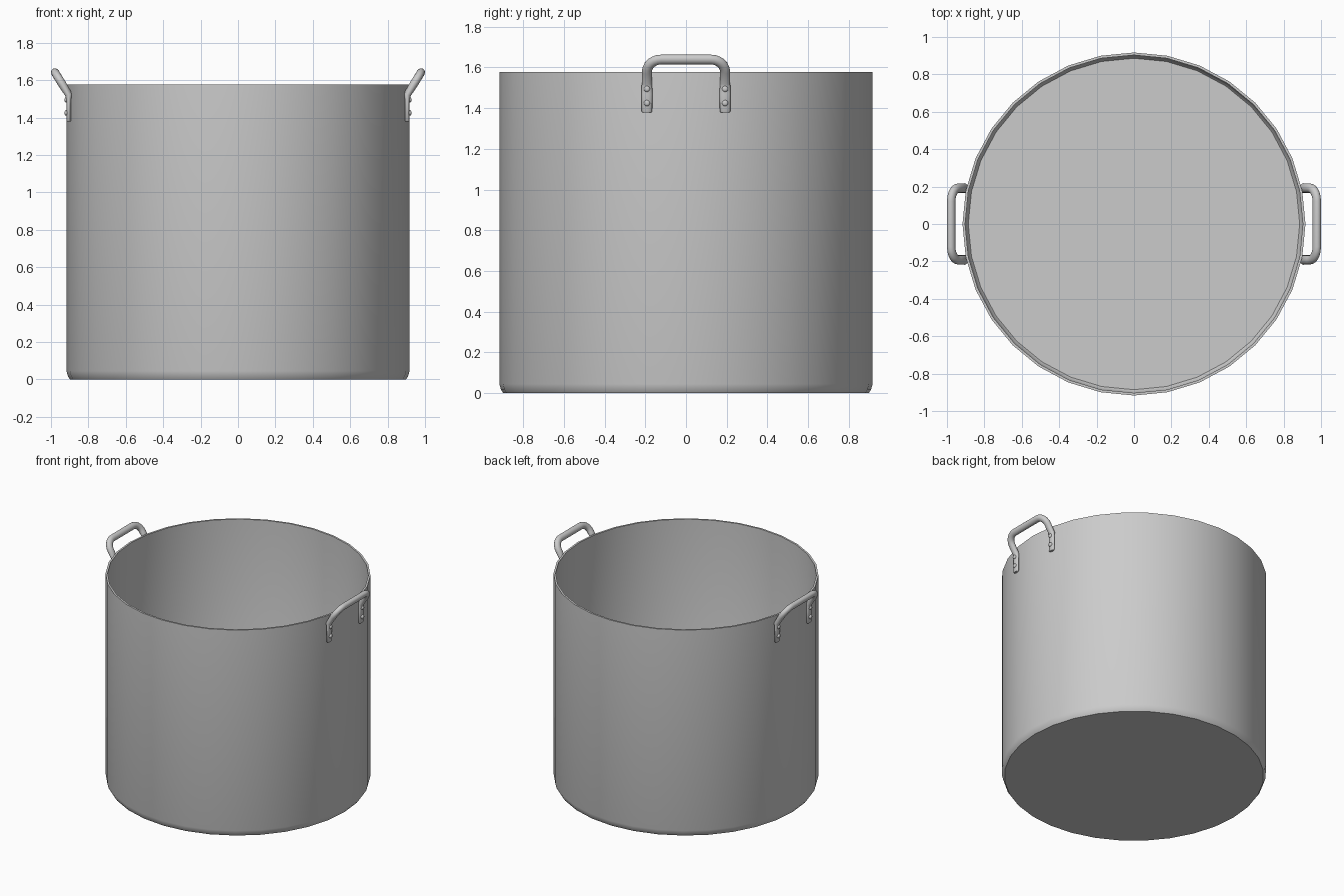
import bpy, bmesh, math
from mathutils import Vector

if "Cube" in bpy.data.objects:
    bpy.data.objects.remove(bpy.data.objects["Cube"])


def finish(bm, name, angle=40, mirror=None):
    bmesh.ops.recalc_face_normals(bm, faces=bm.faces[:])
    me = bpy.data.meshes.new(name)
    bm.to_mesh(me)
    bm.free()
    ob = bpy.data.objects.new(name, me)
    bpy.context.collection.objects.link(ob)
    if mirror:
        ob.modifiers.new("mirror", 'MIRROR').use_axis = mirror
    bpy.ops.object.select_all(action='DESELECT')
    ob.select_set(True)
    bpy.context.view_layer.objects.active = ob
    bpy.ops.object.shade_smooth_by_angle(angle=math.radians(angle))
    return ob


def skin(bm, loops):
    """Bridge successive point loops and cap both ends."""
    rings = [[bm.verts.new(p) for p in loop] for loop in loops]
    n = len(rings[0])
    for a, b in zip(rings, rings[1:]):
        for i in range(n):
            j = (i + 1) % n
            bm.faces.new((a[i], a[j], b[j], b[i]))
    bm.faces.new(rings[0][::-1])
    bm.faces.new(rings[-1])


def circle(r, z, n=32):
    return [(r * math.cos(math.tau * i / n), r * math.sin(math.tau * i / n), z)
            for i in range(n)]


# Pot: outer base, wall, rim, inner wall, inner floor
bm = bmesh.new()
profile = [(0.898, 0), (0.909, 0.016), (0.917, 0.045), (0.917, 1.578),
           (0.903, 1.578), (0.903, 0.05), (0.896, 0.028), (0.886, 0.015)]
skin(bm, [circle(r, z) for r, z in profile])
finish(bm, "pot_body")

# Handle: flat riveted straps that lean outward into a round grip
LEG_Y, CORNER = 0.192, 0.07
base = Vector((0.905, 0, 1.522))
bar = Vector((0.977, 0, 1.639))
lean = (bar - base).normalized()
length = (bar - base).length
out = Vector((1, 0, 0))
tilt = Vector((lean.z, 0, -lean.x))
mid = (out + tilt).normalized()
up = Vector((0, 0, 1))
side = Vector((0, 1, 0))

# Each ring: centre, tangent, outward axis, half width, half thickness
half = []
for z, w, t in ((1.378, 0.02, 0.009), (1.384, 0.026, 0.012),
                (1.47, 0.027, 0.012), (1.505, 0.026, 0.016)):
    half.append((Vector((0.905, LEG_Y, z)), up, out, w, t))
half.append((base + side * LEG_Y, (up + lean).normalized(), mid, 0.025, 0.02))
for i in range(7):
    a = math.radians(15 * i)
    c = base + side * (LEG_Y - CORNER + CORNER * math.cos(a)) \
        + lean * (length - CORNER + CORNER * math.sin(a))
    half.append((c, lean * math.cos(a) - side * math.sin(a), tilt, 0.025, 0.022))

flip = lambda v: Vector((v.x, -v.y, v.z))
other = [(flip(c), -flip(t), n, w, h) for c, t, n, w, h in reversed(half)]
loops = []
for c, t, n, w, h in half + other:
    across = t.cross(n)
    loops.append([c + across * w * math.cos(math.tau * k / 16)
                  + n * h * math.sin(math.tau * k / 16) for k in range(16)])
bm = bmesh.new()
skin(bm, loops)
finish(bm, "handles", 50, (True, False, False))

# Rivets: low domes, two on each strap
bm = bmesh.new()
for z in (1.425, 1.495):
    skin(bm, [[(x, LEG_Y + y, z + v) for y, v, _ in circle(r, 0, 12)]
              for x, r in ((0.9, 0.015), (0.92, 0.015), (0.925, 0.012), (0.927, 0.006))])
finish(bm, "rivets", 50, (True, True, False))
